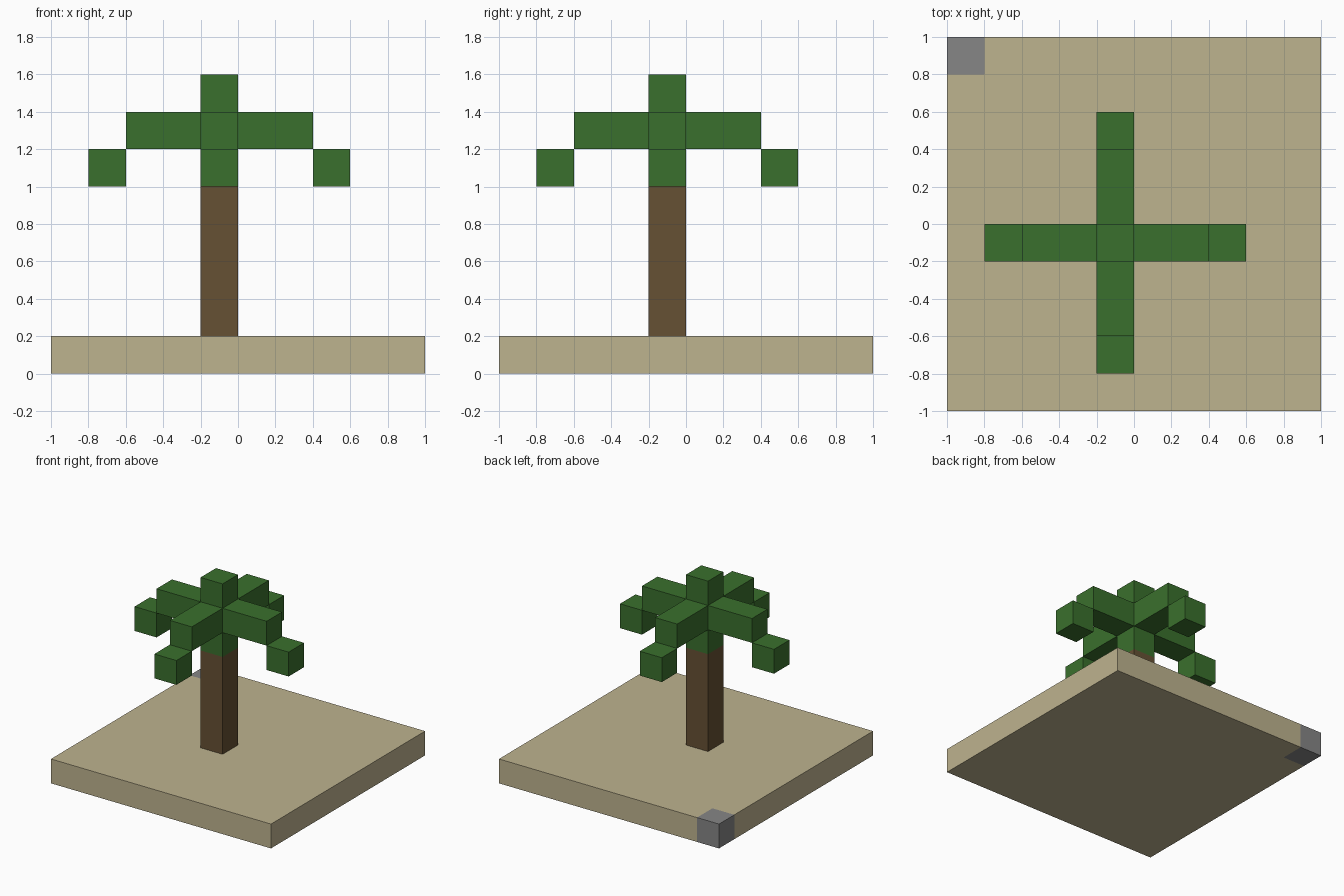
import bpy, bmesh
from math import pi
from mathutils import Matrix, Vector

cube = bpy.data.objects.get("Cube")
if cube:
    bpy.data.objects.remove(cube, do_unlink=True)

U = 0.2                                  # one block
AXIS = Vector((-U / 2, -U / 2, 0))       # centre line of the tree


def material(name, rgb):
    mat = bpy.data.materials.new(name)
    mat.use_nodes = True
    mat.diffuse_color = (*rgb, 1)
    node = next(n for n in mat.node_tree.nodes if n.type == 'BSDF_PRINCIPLED')
    node.inputs["Base Color"].default_value = (*rgb, 1)
    node.inputs["Roughness"].default_value = 0.9
    return mat


sand = material("sand", (0.515, 0.451, 0.275))
bark = material("bark", (0.133, 0.082, 0.033))
leaf = material("leaf_green", (0.042, 0.162, 0.026))
stone = material("stone_grey", (0.238, 0.238, 0.238))


def prism(name, outline, z0, z1, mat, hidden=None, turn=0, origin=(0, 0, 0)):
    """Extrude an outline in block units; drop faces buried against neighbours."""
    bm = bmesh.new()
    base = bm.faces.new([bm.verts.new((x * U, y * U, z0 * U)) for x, y in outline])
    top = bmesh.ops.extrude_face_region(bm, geom=[base], use_keep_orig=True)["geom"]
    bmesh.ops.translate(bm, vec=(0, 0, (z1 - z0) * U),
                        verts=[v for v in top if isinstance(v, bmesh.types.BMVert)])
    bmesh.ops.recalc_face_normals(bm, faces=bm.faces)
    if hidden:
        buried = [f for f in bm.faces if hidden(f.normal, f.calc_center_median() / U)]
        bmesh.ops.delete(bm, geom=buried, context='FACES')
    bm.transform(Matrix.Translation(origin) @ Matrix.Rotation(turn, 4, 'Z'))
    mesh = bpy.data.meshes.new(name)
    bm.to_mesh(mesh)
    bm.free()
    mesh.materials.append(mat)
    obj = bpy.data.objects.new(name, mesh)
    bpy.context.collection.objects.link(obj)
    return obj


def rect(x0, x1, y0, y1):
    return [(x0, y0), (x1, y0), (x1, y1), (x0, y1)]


# Sandy ground slab, notched at one back corner for the stone block
prism("ground", [(-5, -5), (5, -5), (5, 5), (-4, 5), (-4, 4), (-5, 4)], 0, 1, sand,
      lambda n, c: abs(n.z) < 0.5 and c.x < -3.9 and c.y > 3.9)
prism("corner_stone", rect(-5, -4, 4, 5), 0, 1, stone,
      lambda n, c: n.x > 0.5 or n.y < -0.5)

# Trunk and the leafy column above it
post = rect(-0.5, 0.5, -0.5, 0.5)
prism("trunk", post, 1, 5, bark, lambda n, c: abs(n.z) > 0.5, origin=AXIS)
prism("crown_base", post, 5, 6, leaf, lambda n, c: abs(n.z) > 0.5, origin=AXIS)
prism("crown_top", post, 7, 8, leaf, lambda n, c: n.z < -0.5, origin=AXIS)

# Four fronds, each with a drooping tip
for i, side in enumerate(("left", "back", "right", "front")):
    turn = i * pi / 2
    prism(f"{side}_frond", rect(0.5, 2.5, -0.5, 0.5), 6, 7, leaf,
          lambda n, c: n.x < -0.5, turn, AXIS)
    prism(f"{side}_frond_tip", rect(2.5, 3.5, -0.5, 0.5), 5, 6, leaf, None, turn, AXIS)
